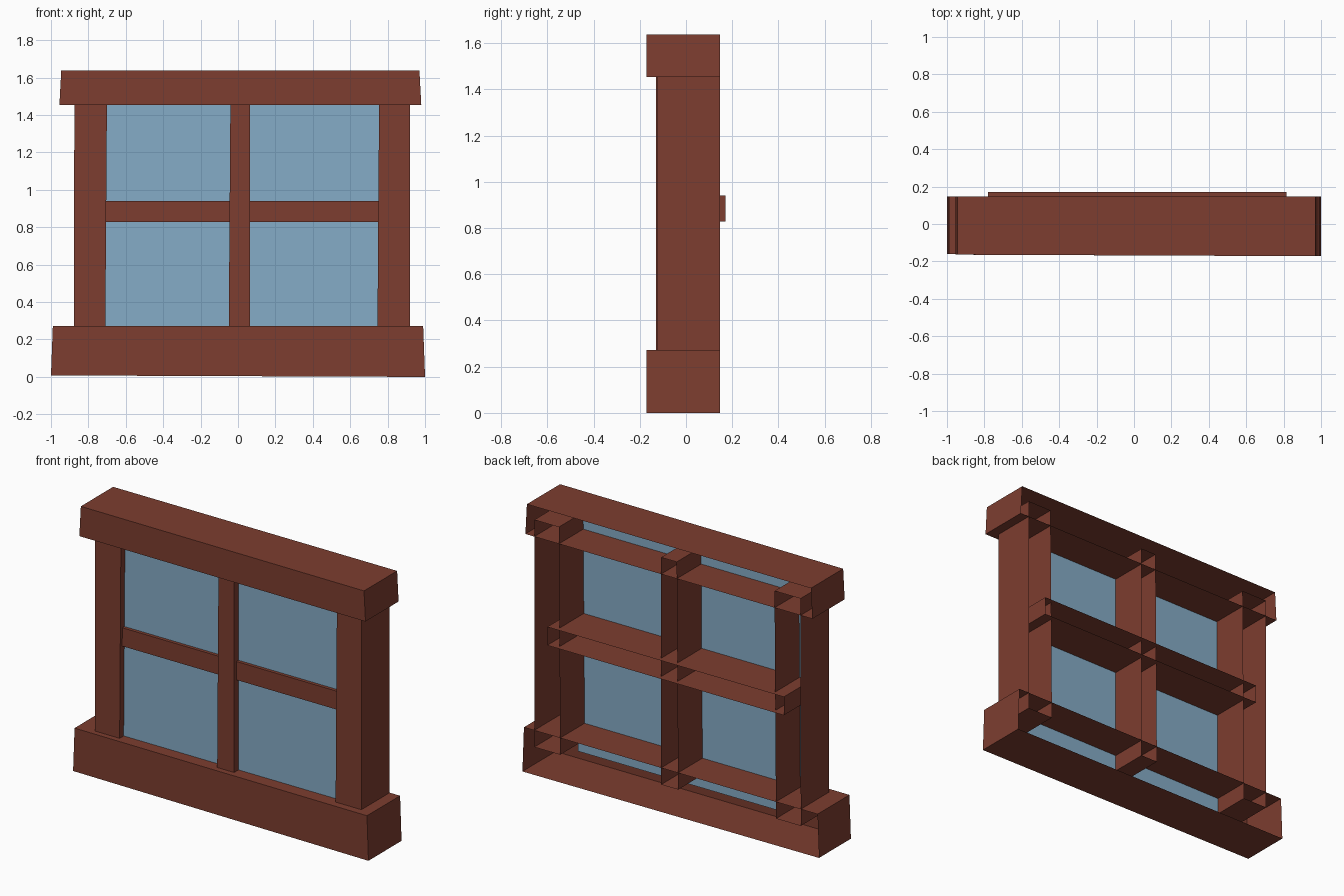
import bpy, bmesh

if "Cube" in bpy.data.objects:
    bpy.data.objects.remove(bpy.data.objects["Cube"])


def material(name, rgb):
    m = bpy.data.materials.new(name)
    m.diffuse_color = (*rgb, 1.0)
    m.use_nodes = True
    m.node_tree.nodes["Principled BSDF"].inputs["Base Color"].default_value = m.diffuse_color
    return m


wood = material("reddish brown wood", (0.205, 0.047, 0.029))
glass = material("blue glass", (0.235, 0.415, 0.57))


def finish(name, bm, mat):
    me = bpy.data.meshes.new(name)
    bm.to_mesh(me)
    bm.free()
    me.materials.append(mat)
    ob = bpy.data.objects.new(name, me)
    bpy.context.collection.objects.link(ob)
    return ob


def open_box(name, bottom_x, top_x, front_y, back_y, z0, z1, skew=0.0, drop=0.0):
    """Box without a back face; ends may lean, the front may be slightly skewed."""
    bm = bmesh.new()
    ring = []
    for (xa, xb), z in ((bottom_x, z0), (top_x, z1)):
        low = drop if z == z0 else 0.0
        ring.append([bm.verts.new(p) for p in (
            (xa, front_y + skew, z + low), (xb, front_y, z),
            (xb, back_y, z), (xa, back_y, z + low))])
    b, t = ring
    bm.faces.new(b[::-1])                       # underside
    bm.faces.new(t)                             # top
    for i, j in ((0, 1), (1, 2), (3, 0)):       # front and two ends
        bm.faces.new((b[i], b[j], t[j], t[i]))
    return finish(name, bm, wood)


BACK = 0.147

# Sill and header
open_box("sill", (-1.0, 1.0), (-0.99, 0.99), -0.172, BACK, 0.0, 0.272, 0.012, 0.008)
open_box("header", (-0.955, 0.98), (-0.945, 0.97), -0.172, BACK, 1.453, 1.637, 0.008)

# Uprights, running on inside the sill and header
for name, bottom, top, front in (
        ("left_post", (-0.877, -0.71), (-0.875, -0.70), -0.127),
        ("right_post", (0.745, 0.92), (0.755, 0.92), -0.125),
        ("centre_mullion", (-0.05, 0.065), (-0.04, 0.065), -0.13)):
    open_box(name, bottom, top, front, BACK, 0.17, 1.555)

# Cross rail, standing slightly proud at the back
open_box("cross_rail", (-0.78, 0.815), (-0.78, 0.815), -0.108, 0.172, 0.828, 0.94)

# Single glass pane
bm = bmesh.new()
bm.faces.new([bm.verts.new((x, -0.088, z)) for x, z in
              ((-0.76, 0.09), (0.79, 0.09), (0.79, 1.57), (-0.76, 1.57))])
finish("glass_pane", bm, glass)
